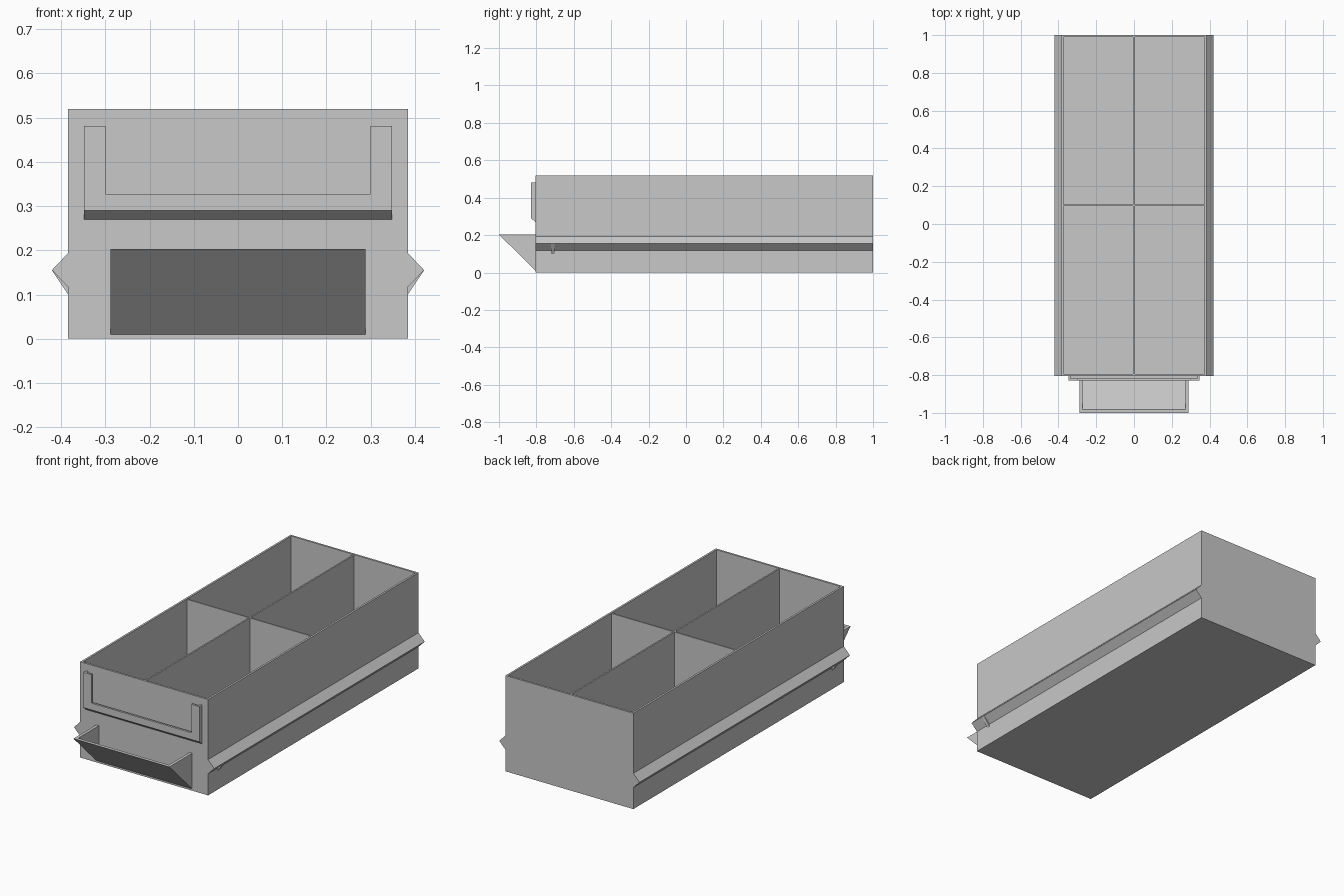
import bpy, bmesh
from mathutils import Vector

if "Cube" in bpy.data.objects:
    bpy.data.objects.remove(bpy.data.objects["Cube"])

grey = bpy.data.materials.new("plain grey")
grey.diffuse_color = (0.58, 0.58, 0.58, 1)
grey.use_nodes = True
grey.node_tree.nodes["Principled BSDF"].inputs["Base Color"].default_value = grey.diffuse_color

FRONT, BACK, HALF, TOP = -0.805, 1.0, 0.384, 0.52
WALL, FLOOR = 0.015, 0.012


def finish(name, bm):
    bmesh.ops.recalc_face_normals(bm, faces=bm.faces)
    mesh = bpy.data.meshes.new(name)
    bm.to_mesh(mesh)
    bm.free()
    mesh.materials.append(grey)
    ob = bpy.data.objects.new(name, mesh)
    bpy.context.collection.objects.link(ob)
    return ob


def prism(name, profile, axis, start, end):
    """Extrude a 2D profile along an axis; profile uses the other two axes in order."""
    def place(p, t):
        co = list(p)
        co.insert("xyz".index(axis), t)
        return Vector(co)
    bm = bmesh.new()
    face = bm.faces.new([bm.verts.new(place(p, start)) for p in profile])
    ext = bmesh.ops.extrude_face_region(bm, geom=[face])
    moved = [g for g in ext["geom"] if isinstance(g, bmesh.types.BMVert)]
    bmesh.ops.translate(bm, verts=moved, vec=place((0, 0), end - start))
    return finish(name, bm)


def rect(a0, b0, a1, b1):
    return [(a0, b0), (a1, b0), (a1, b1), (a0, b1)]


# Open drawer tray: solid block, top inset to the rim and pushed down to the floor
bm = bmesh.new()
bmesh.ops.create_cube(bm, size=1)
for v in bm.verts:
    v.co = (v.co.x * 2 * HALF, BACK if v.co.y > 0 else FRONT, TOP if v.co.z > 0 else 0)
bm.normal_update()
top = max(bm.faces, key=lambda f: f.calc_center_median().z)
bmesh.ops.inset_region(bm, faces=[top], thickness=WALL)
ext = bmesh.ops.extrude_face_region(bm, geom=[top])
bmesh.ops.delete(bm, geom=[top], context='FACES_ONLY')
bmesh.ops.translate(bm, vec=(0, 0, FLOOR - TOP),
                    verts=[g for g in ext["geom"] if isinstance(g, bmesh.types.BMVert)])
finish("drawer_tray", bm)

# Crossed dividers making four compartments
prism("long_divider", rect(-0.004, FRONT + 0.01, 0.004, BACK - 0.01), "z", 0.006, TOP - 0.003)
prism("cross_divider", rect(-HALF + 0.01, 0.096, HALF - 0.01, 0.104), "z", 0.006, TOP - 0.003)

for side, s in (("left", -1), ("right", 1)):
    # Side runner with a small stop rib underneath
    prism(side + "_runner", [(s * HALF, 0.117), (s * 0.421, 0.155), (s * HALF, 0.194)],
          "y", FRONT, BACK)
    prism(side + "_stop_rib", [(s * HALF, 0.10), (s * 0.421, 0.155), (s * HALF, 0.155)],
          "y", -0.722, -0.704)
    # Triangular cheek of the scoop handle
    x0, x1 = sorted((s * 0.272, s * 0.288))
    prism(side + "_handle_cheek", [(FRONT, 0.01), (-1, 0.203), (FRONT, 0.203)], "x", x0, x1)
    # Label holder arm with a groove behind it, and the closed end below
    prism(side + "_label_arm",
          [(s * 0.348, FRONT), (s * 0.348, -0.829), (s * 0.30, -0.829),
           (s * 0.30, -0.818), (s * 0.337, -0.818), (s * 0.337, FRONT)], "z", 0.327, 0.481)
    x0, x1 = sorted((s * 0.337, s * 0.348))
    prism(side + "_label_end",
          [(FRONT, 0.27), (-0.829, 0.29), (-0.829, 0.327), (FRONT, 0.327)], "x", x0, x1)

# Sloping plate of the scoop handle
prism("handle_plate", [(FRONT, 0.01), (-1, 0.203), (-0.982, 0.203), (FRONT, 0.028)],
      "x", -0.272, 0.272)

# Lower bar of the label holder, sloped underneath and grooved on top
prism("label_bar",
      [(FRONT, 0.27), (-0.829, 0.29), (-0.829, 0.327), (-0.818, 0.327),
       (-0.818, 0.295), (FRONT, 0.295)], "x", -0.337, 0.337)
